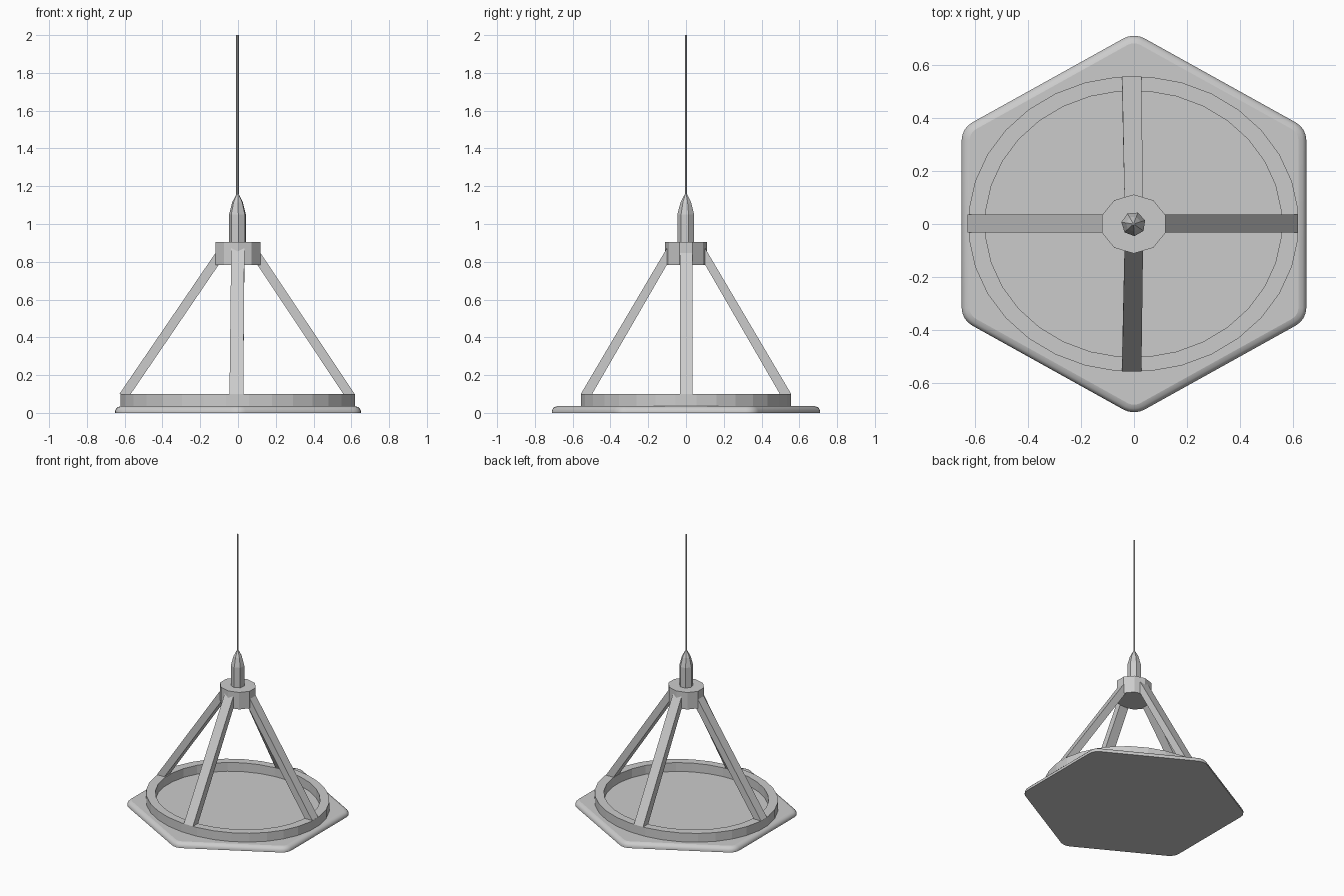
import bpy
import bmesh
from math import sin, cos, pi, tau, sqrt

if "Cube" in bpy.data.objects:
    bpy.data.objects.remove(bpy.data.objects["Cube"])


def make(name, verts, faces):
    me = bpy.data.meshes.new(name)
    me.from_pydata(verts, [], faces)
    bm = bmesh.new()
    bm.from_mesh(me)
    bmesh.ops.recalc_face_normals(bm, faces=bm.faces)
    bm.to_mesh(me)
    bm.free()
    ob = bpy.data.objects.new(name, me)
    bpy.context.collection.objects.link(ob)
    return ob


def loft(name, rings, closed=False):
    """Skin equal-length rings; cap the ends, or join last to first when closed."""
    n, m = len(rings[0]), len(rings)
    faces = []
    for k in range(m if closed else m - 1):
        a, b = k * n, (k + 1) % m * n
        faces += [(a + i, a + (i + 1) % n, b + (i + 1) % n, b + i) for i in range(n)]
    if not closed:
        faces += [tuple(reversed(range(n))), tuple(range((m - 1) * n, m * n))]
    return make(name, [v for r in rings for v in r], faces)


def ellipse(rx, ry, z, n, start=0.0, cx=0.0):
    return [(cx + rx * cos(start + tau * i / n), ry * sin(start + tau * i / n), z) for i in range(n)]


# Hexagonal base plate with rounded corners and a rolled top edge
def hexagon(inset, z, r=0.08, steps=4):
    centre = (0.65 - r) * 2 / sqrt(3)
    pts = []
    for k in range(6):
        mid = pi / 6 + k * pi / 3
        for s in range(steps + 1):
            a = mid - pi / 6 + s / steps * pi / 3
            x = centre * cos(mid) + (r - inset) * cos(a)
            y = centre * sin(mid) + (r - inset) * sin(a)
            pts.append((x, y * 0.962, z))
    return pts


plate = loft("base_plate", [hexagon(i, z) for i, z in
                            ((0, 0), (0, 0.012), (0.005, 0.022), (0.014, 0.031), (0.03, 0.036))])
# Smooth rim, flat top and bottom
for p in plate.data.polygons:
    p.use_smooth = abs(p.normal.z) < 0.99

# Oval ring standing on the plate
loft("base_ring", [ellipse(rx, ry, z, 32, pi / 32, -0.002) for rx, ry, z in
                   ((0.624, 0.558, 0.03), (0.624, 0.558, 0.1), (0.56, 0.503, 0.1), (0.56, 0.503, 0.03))],
     closed=True)

# Ten-sided hub
loft("hub", [ellipse(0.125, 0.111, z, 10, pi / 2, -0.001) for z in (0.782, 0.905)])


# Four slanted legs from ring to hub
def leg(name, axis, sign, foot, bottom_span, top_span):
    def section(r0, r1, span, z0, z1):
        quad = [(r0, span[0], z0), (r1, span[0], z1), (r1, span[1], z1), (r0, span[1], z0)]
        return [(sign * r, w, z) if axis == 'x' else (w, sign * r, z) for r, w, z in quad]
    loft(name, [section(foot - 0.06, foot, bottom_span, 0.1, 0.1),
                section(0.095, 0.095, top_span, 0.795, 0.882)])


for name, sign, foot in (("right_leg", 1, 0.618), ("left_leg", -1, 0.628)):
    leg(name, 'x', sign, foot, (-0.032, 0.035), (-0.032, 0.035))
for name, sign in (("back_leg", 1), ("front_leg", -1)):
    leg(name, 'y', sign, 0.557, (-0.045, 0.028), (-0.036, 0.034))

# Pointed finial and thin needle
loft("finial", [ellipse(r, r, z, 7, 0.3, -0.002) for r, z in
                ((0.046, 0.9), (0.046, 1.05), (0.029, 1.115), (0.005, 1.16))])
loft("needle", [ellipse(0.007, 0.005, z, 6, 0, -0.003) for z in (1.15, 2.0)])
